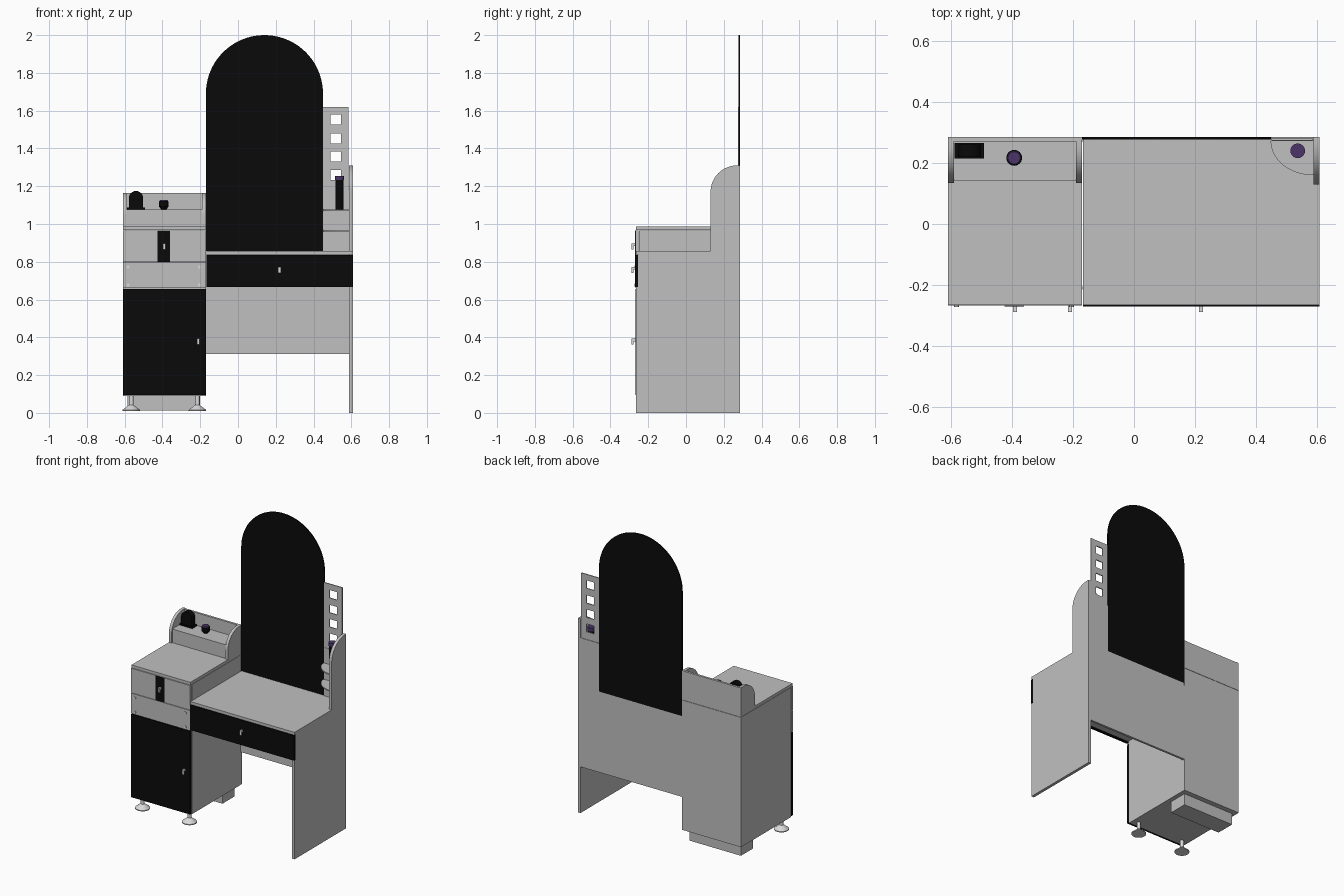
import bpy, bmesh
from math import pi, sin, cos
from mathutils import Matrix

if "Cube" in bpy.data.objects:
    bpy.data.objects.remove(bpy.data.objects["Cube"])


def material(name, r, g, b):
    m = bpy.data.materials.new(name)
    m.use_nodes = True
    m.diffuse_color = (r, g, b, 1)
    m.node_tree.nodes["Principled BSDF"].inputs["Base Color"].default_value = (r, g, b, 1)
    return m


GREY = material("grey_board", .53, .53, .53)
BLACK = material("black_gloss", .003, .003, .003)
METAL = material("light_metal", .7, .7, .7)
PURPLE = material("dark_purple", .07, .035, .14)


def finish(name, bm, mat, smooth=False):
    bmesh.ops.recalc_face_normals(bm, faces=bm.faces)
    me = bpy.data.meshes.new(name)
    bm.to_mesh(me)
    bm.free()
    me.materials.append(mat)
    ob = bpy.data.objects.new(name, me)
    bpy.context.collection.objects.link(ob)
    if smooth:
        bpy.ops.object.select_all(action='DESELECT')
        ob.select_set(True)
        bpy.context.view_layer.objects.active = ob
        bpy.ops.object.shade_smooth_by_angle()
    return ob


def box(name, x, y, z, mat=GREY):
    bm = bmesh.new()
    bmesh.ops.create_cube(bm, size=1)
    for v in bm.verts:
        v.co = [r[0] if c < 0 else r[1] for c, r in zip(v.co, (x, y, z))]
    return finish(name, bm, mat)


def slab(name, outline, shift, mat=GREY):
    """Extrude a flat outline of 3D points by a vector."""
    bm = bmesh.new()
    face = bm.faces.new([bm.verts.new(p) for p in outline])
    out = bmesh.ops.extrude_face_region(bm, geom=[face])
    verts = [e for e in out["geom"] if isinstance(e, bmesh.types.BMVert)]
    bmesh.ops.translate(bm, vec=shift, verts=verts)
    return finish(name, bm, mat, True)


def arc(cx, cy, rx, ry, start, end, n=16):
    return [(cx + rx * cos(start + (end - start) * i / n),
             cy + ry * sin(start + (end - start) * i / n)) for i in range(n + 1)]


def lathe(name, x, y, profile, mat, segments=24):
    """Stack rings of (radius, height) around a vertical axis."""
    bm = bmesh.new()
    rings = [[bm.verts.new((x + r * cos(2 * pi * i / segments),
                            y + r * sin(2 * pi * i / segments), z))
              for i in range(segments)] for r, z in profile]
    for a, b in zip(rings, rings[1:]):
        for i in range(segments):
            j = (i + 1) % segments
            bm.faces.new((a[i], a[j], b[j], b[i]))
    bm.faces.new(rings[0])
    bm.faces.new(rings[-1])
    return finish(name, bm, mat, True)


def round_side(name, x, y, z, r):
    """Upright side board with a rounded front top corner."""
    pts = [(y[1], z[0]), (y[1], z[1])]
    pts += arc(y[0] + r, z[1] - r, r, r, pi / 2, pi) + [(y[0], z[0])]
    slab(name, [(x[0], a, b) for a, b in pts], (x[1] - x[0], 0, 0))


FRONT, BACK = -.268, .285
CAB = (-.61, -.17)      # cabinet width
DESK = (-.168, .608)    # desk width

# Cabinet with door and drawers
box("cabinet_body", CAB, (-.25, BACK), (.09, .965))
box("cabinet_top", CAB, (-.265, BACK), (.967, .986))
box("cabinet_door", CAB, (FRONT, -.252), (.095, .655), BLACK)
box("lower_drawer_front", CAB, (FRONT, -.252), (.66, .797))
box("upper_drawer_front", CAB, (FRONT, -.252), (.80, .965))
box("drawer_stripe", (-.425, -.36), (FRONT - .003, FRONT), (.80, .965), BLACK)
box("rear_plinth", (-.585, -.2), (.12, .25), (.012, .09))
for side, x in (("right", -.565), ("left", -.215)):
    lathe(side + "_front_foot", x, -.21,
          [(.046, .01), (.046, .016), (.02, .036), (.012, .042), (.012, .09)], METAL)

# Screws on the lower drawer
for i, x in enumerate((-.582, -.205)):
    for j, z in enumerate((.677, .772)):
        bm = bmesh.new()
        bmesh.ops.create_cone(bm, cap_ends=True, segments=12, radius1=.008, radius2=.008,
                              depth=.006, matrix=Matrix.Translation((x, FRONT - .002, z))
                              @ Matrix.Rotation(pi / 2, 4, 'X'))
        finish(f"drawer_screw_{i}_{j}", bm, METAL, True)

# Hook handles
for name, x, z in (("drawer", -.39, .882), ("desk", .22, .757), ("door", -.21, .377)):
    box(name + "_handle_post", (x - .007, x + .007), (-.286, -.266), (z + .002, z + .016), METAL)
    box(name + "_handle_grip", (x - .007, x + .007), (-.288, -.279), (z - .016, z + .016), METAL)

# Raised shelf on the cabinet
for side, x in (("right", (-.61, -.59)), ("left", (-.19, -.17))):
    round_side("shelf_side_" + side, x, (.135, BACK), (.986, 1.165), .12)
box("shelf_back", (-.59, -.19), (.27, BACK), (.986, 1.163))
box("shelf_block", (-.59, -.19), (.142, .27), (.986, 1.078))

# Clock and little pot
box("clock_base", (-.588, -.492), (.215, .266), (1.078, 1.088), BLACK)
dial = [(-.578, 1.088), (-.502, 1.088)] + arc(-.54, 1.137, .038, .038, 0, pi)
slab("clock", [(a, .22, b) for a, b in dial], (0, .04, 0), BLACK)
lathe("pot", -.393, .217, [(.014, 1.078), (.026, 1.092), (.026, 1.118), (.022, 1.122)], BLACK)
lathe("pot_lid", -.393, .217, [(.022, 1.122), (.02, 1.127)], PURPLE)

# Desk
box("desk_top", DESK, (-.266, BACK), (.838, .857))
box("desk_drawer_front", DESK, (FRONT - .002, -.254), (.667, .836), BLACK)
box("desk_drawer_box", (-.165, .588), (-.254, .22), (.675, .82))
box("desk_side", (.588, .608), (-.253, BACK), (0, .838))
box("desk_side_edge", (.588, .608), (-.266, -.253), (0, .666))
box("desk_back", (-.17, .588), (.27, BACK), (.312, .838))

# Arched mirror
glass = [(-.17, .857), (.45, .857)] + arc(.14, 1.69, .31, .31, 0, pi, 40)
slab("mirror", [(a, .277, b) for a, b in glass], (0, .008, 0), BLACK)

# Corner tower: rounded side, back boards and quarter shelves
round_side("tower_side", (.588, .608), (.13, BACK), (.857, 1.31), .14)
box("tower_back", (.451, .588), (.272, BACK), (.857, 1.182))
bm = bmesh.new()
cols = [.451, .49, .546, .585]
rows = [1.182] + [c + d for c in (1.26, 1.357, 1.453, 1.553) for d in (-.027, .027)] + [1.62]
grid = [[bm.verts.new((x, .278, z)) for x in cols] for z in rows]
for r in range(len(rows) - 1):
    for c in range(3):
        if not (c == 1 and r % 2):
            bm.faces.new((grid[r][c], grid[r][c + 1], grid[r + 1][c + 1], grid[r + 1][c]))
panel = finish("window_panel", bm, GREY)
thick = panel.modifiers.new("thickness", 'SOLIDIFY')
thick.thickness, thick.offset = .007, 0
for name, z in (("lower", .96), ("upper", 1.07)):
    plan = [(.588, .273)] + arc(.588, .273, .14, .113, pi, 1.5 * pi)
    slab(name + "_corner_shelf", [(a, b, z) for a, b in plan], (0, 0, .008))
lathe("bottle", .537, .24, [(.021, 1.078), (.021, 1.232)], BLACK)
lathe("bottle_cap", .537, .24, [(.024, 1.232), (.024, 1.255)], PURPLE)
